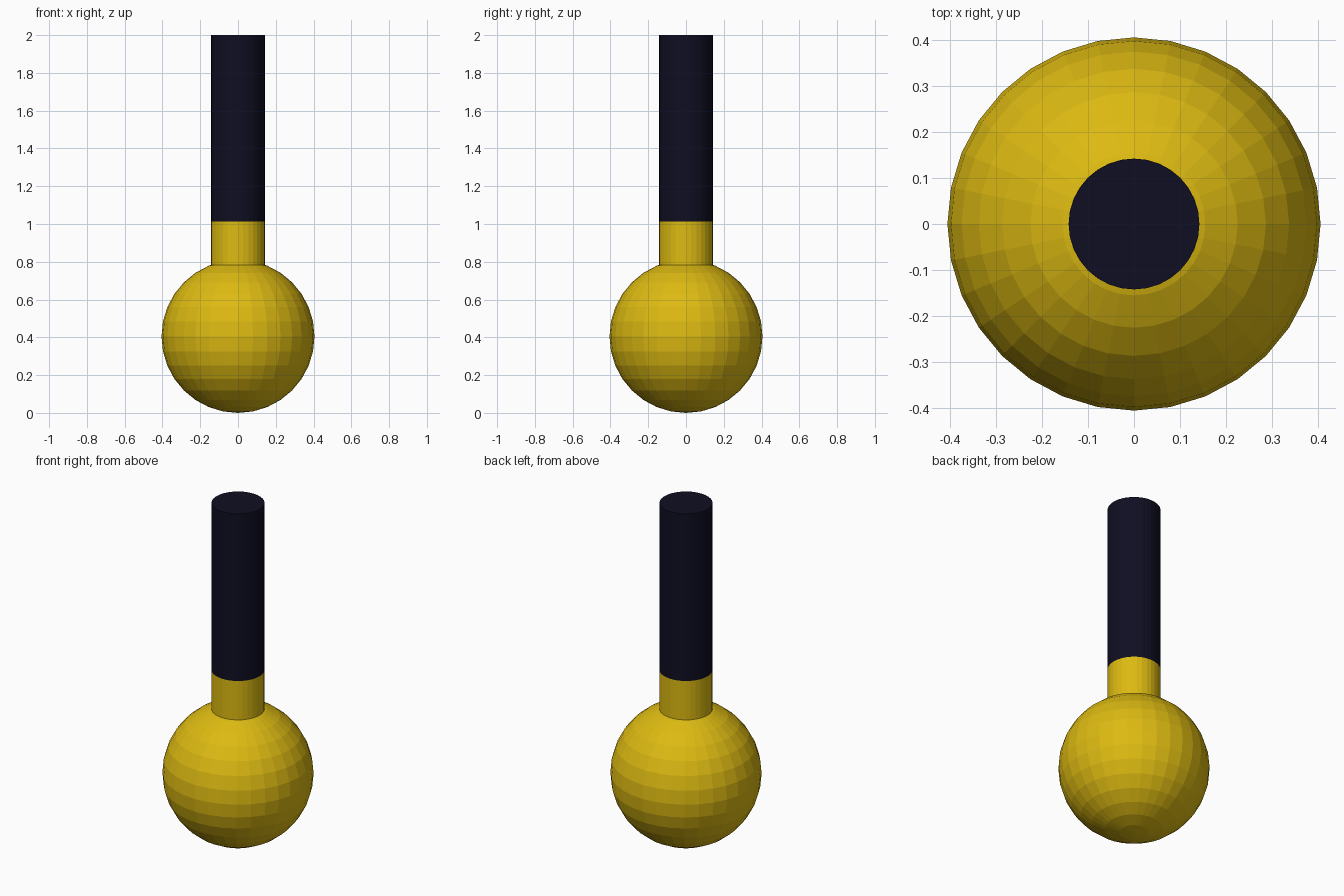
import bpy, bmesh
from mathutils import Matrix

if "Cube" in bpy.data.objects:
    bpy.data.objects.remove(bpy.data.objects["Cube"])


def material(name, rgb):
    m = bpy.data.materials.new(name)
    m.diffuse_color = (*rgb, 1.0)
    m.use_nodes = True
    m.node_tree.nodes["Principled BSDF"].inputs["Base Color"].default_value = m.diffuse_color
    return m


yellow = material("golden_yellow", (0.72, 0.49, 0.006))
navy = material("dark_navy", (0.0045, 0.0045, 0.016))


def add_object(name, bm, mats):
    mesh = bpy.data.meshes.new(name)
    bm.to_mesh(mesh)
    bm.free()
    for m in mats:
        mesh.materials.append(m)
    ob = bpy.data.objects.new(name, mesh)
    bpy.context.collection.objects.link(ob)
    return ob


# Faceted ball resting on the ground
R = 0.405
bm = bmesh.new()
bmesh.ops.create_uvsphere(bm, u_segments=32, v_segments=16, radius=R,
                          matrix=Matrix.Translation((0, 0, R)))
add_object("ball", bm, [yellow])

# Rod sunk into the ball: yellow neck below the split, navy grip above
BOTTOM, SPLIT, TOP = 0.75, 1.013, 2.0
bm = bmesh.new()
bmesh.ops.create_cone(bm, cap_ends=True, segments=32, radius1=0.142, radius2=0.142,
                      depth=TOP - BOTTOM,
                      matrix=Matrix.Translation((0, 0, (TOP + BOTTOM) / 2)))
bmesh.ops.bisect_plane(bm, geom=bm.verts[:] + bm.edges[:] + bm.faces[:],
                       plane_co=(0, 0, SPLIT), plane_no=(0, 0, 1))
for f in bm.faces:
    f.material_index = int(f.calc_center_median().z > SPLIT)
add_object("rod", bm, [yellow, navy])
